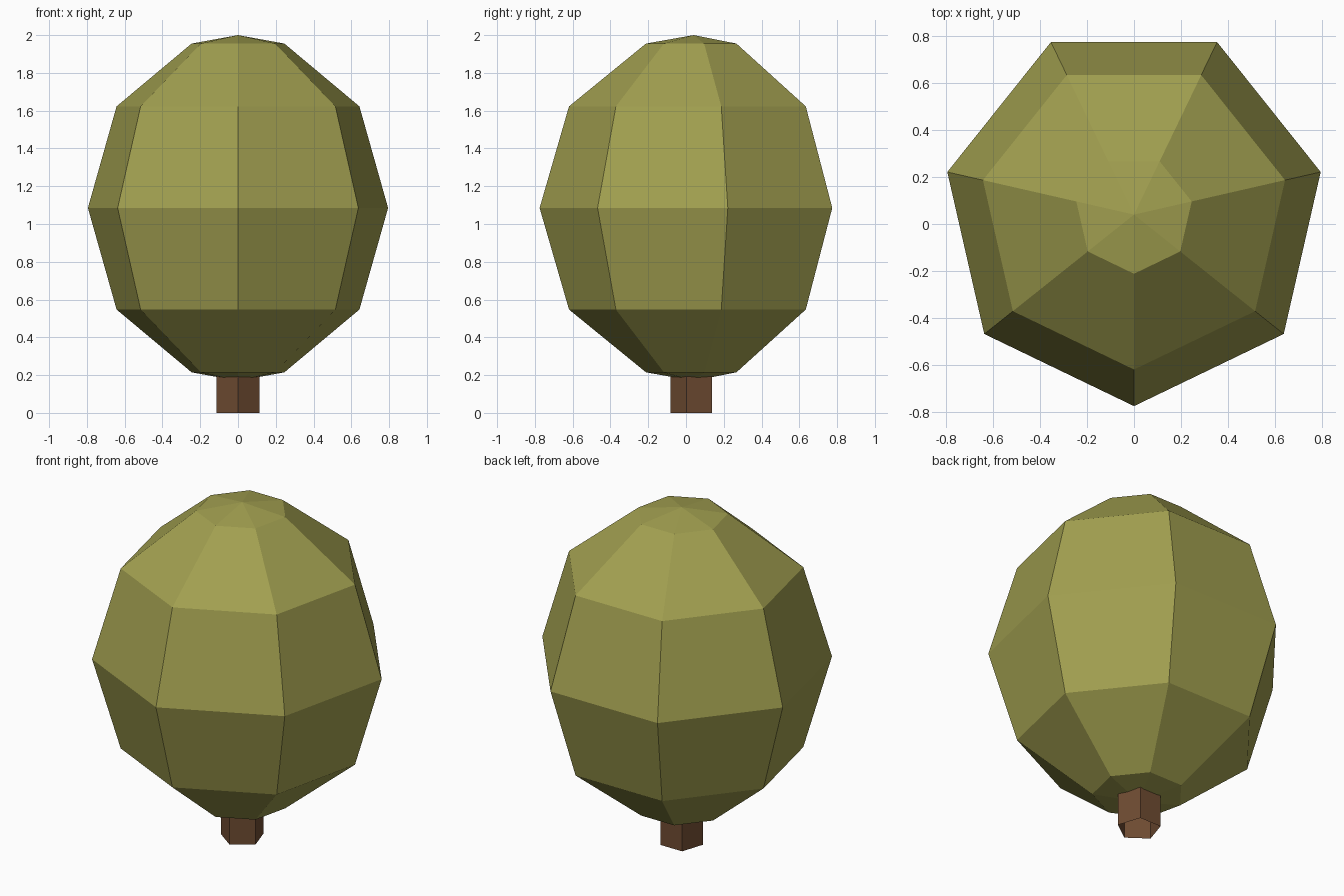
import bpy
import bmesh
from math import cos, sin, pi, radians

cube = bpy.data.objects.get("Cube")
if cube:
    bpy.data.objects.remove(cube, do_unlink=True)

CENTRE_Y = 0.04


def make_material(name, colour):
    mat = bpy.data.materials.new(name)
    mat.use_nodes = True
    mat.diffuse_color = colour
    mat.node_tree.nodes["Principled BSDF"].inputs["Base Color"].default_value = colour
    return mat


def ring(bm, sides, radius, z):
    """Regular polygon of vertices with one corner towards the front."""
    angles = [-pi / 2 + 2 * pi * i / sides for i in range(sides)]
    return [bm.verts.new((radius * cos(a), CENTRE_Y + radius * sin(a), z)) for a in angles]


def bridge(bm, low, high):
    n = len(low)
    for i in range(n):
        j = (i + 1) % n
        bm.faces.new((low[i], low[j], high[j], high[i]))


def finish(bm, name, mat):
    mesh = bpy.data.meshes.new(name)
    bm.to_mesh(mesh)
    bm.free()
    mesh.materials.append(mat)
    obj = bpy.data.objects.new(name, mesh)
    bpy.context.collection.objects.link(obj)
    return obj


# Crown: seven-sided faceted egg with a point at each end
def build_crown(mat, sides=7, radius=0.815, half_height=0.915, middle=1.085):
    bm = bmesh.new()
    rings = []
    for step in range(-2, 3):
        tilt = radians(36 * step)
        rings.append(ring(bm, sides, radius * cos(tilt), middle + half_height * sin(tilt)))
    for low, high in zip(rings, rings[1:]):
        bridge(bm, low, high)
    bottom = bm.verts.new((0, CENTRE_Y, middle - half_height))
    top = bm.verts.new((0, CENTRE_Y, middle + half_height))
    for i in range(sides):
        j = (i + 1) % sides
        bm.faces.new((rings[0][j], rings[0][i], bottom))
        bm.faces.new((rings[-1][i], rings[-1][j], top))
    return finish(bm, "crown", mat)


# Trunk: five-sided open tube running up into the crown
def build_trunk(mat, sides=5, radius=0.121, height=0.26):
    bm = bmesh.new()
    bridge(bm, ring(bm, sides, radius, 0), ring(bm, sides, radius, height))
    return finish(bm, "trunk", mat)


build_crown(make_material("olive leaves", (0.36, 0.35, 0.08, 1)))
build_trunk(make_material("brown bark", (0.16, 0.072, 0.032, 1)))
